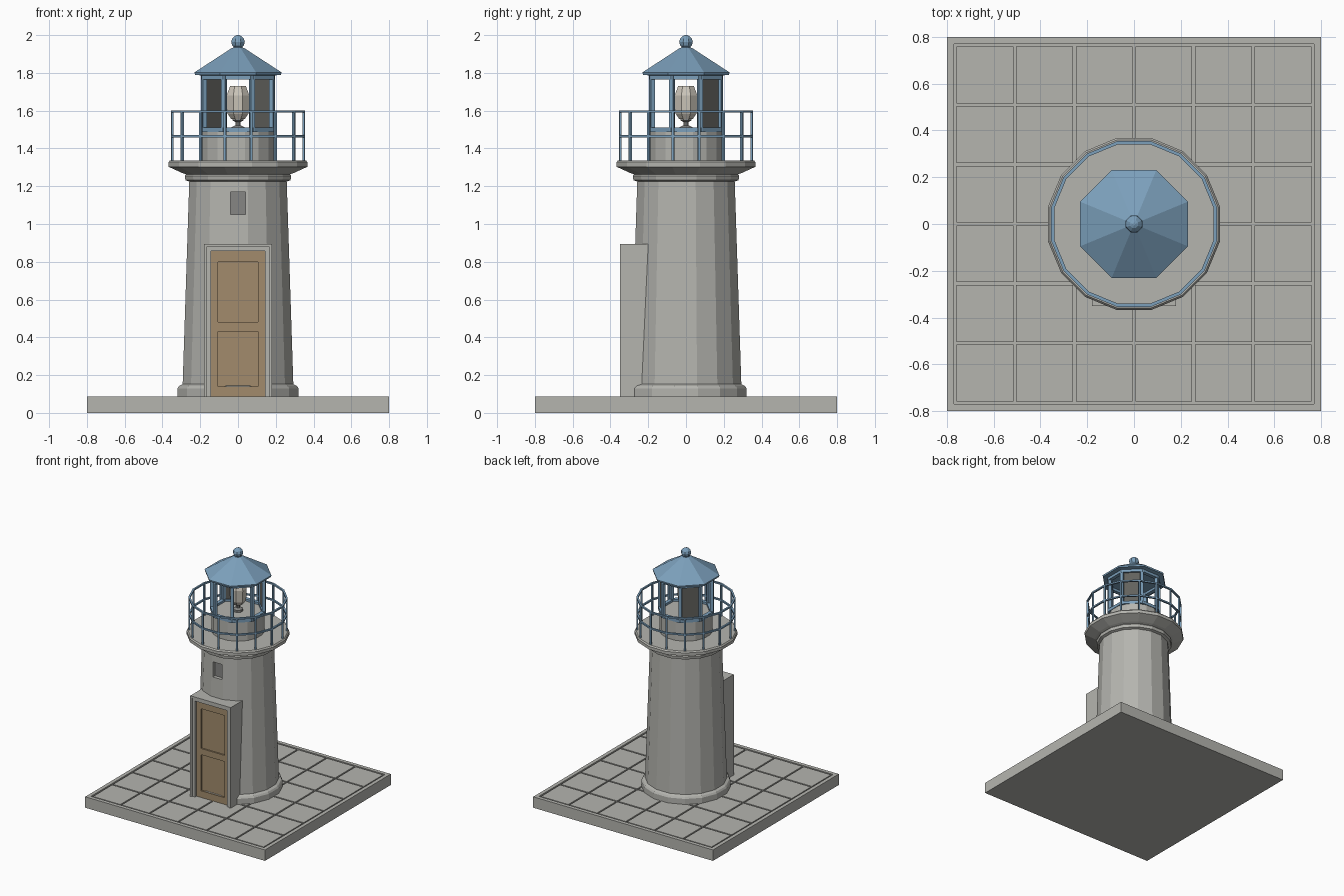
import bpy, bmesh
from math import pi, cos, sin
from mathutils import Matrix, Vector

cube = bpy.data.objects.get("Cube")
if cube:
    bpy.data.objects.remove(cube, do_unlink=True)


def material(name, rgb):
    m = bpy.data.materials.new(name)
    m.use_nodes = True
    color = (*rgb, 1)
    m.diffuse_color = color
    m.node_tree.nodes["Principled BSDF"].inputs["Base Color"].default_value = color
    return m


STONE = material("grey stone", (0.46, 0.46, 0.43))
BLUE = material("blue paint", (0.2, 0.35, 0.5))
WOOD = material("brown wood", (0.36, 0.26, 0.15))
PANE = material("dark pane", (0.12, 0.12, 0.11))
SHADE = material("window grey", (0.24, 0.24, 0.23))
LAMP = material("pale lamp", (0.6, 0.56, 0.49))


def finish(bm, name, mat):
    bmesh.ops.recalc_face_normals(bm, faces=bm.faces)
    mesh = bpy.data.meshes.new(name)
    bm.to_mesh(mesh)
    bm.free()
    mesh.materials.append(mat)
    obj = bpy.data.objects.new(name, mesh)
    bpy.context.collection.objects.link(obj)
    return obj


def corner(apothem, k, n):
    """Corner k of an n-gon whose flats face the axes."""
    r, a = apothem / cos(pi / n), (2 * k + 1) * pi / n
    return r * cos(a), r * sin(a)


def lathe(name, profile, n, mat, ring=False):
    """Turn (apothem, z) points; ring closes the profile on itself."""
    bm = bmesh.new()
    loops = [[bm.verts.new((*corner(r, k, n), z)) for k in range(n)] for r, z in profile]
    pairs = list(zip(loops, loops[1:]))
    if ring:
        pairs.append((loops[-1], loops[0]))
    else:
        bm.faces.new(loops[0])
        bm.faces.new(loops[-1])
    for a, b in pairs:
        for k in range(n):
            j = (k + 1) % n
            bm.faces.new((a[k], a[j], b[j], b[k]))
    return finish(bm, name, mat)


def band(name, r0, r1, z0, z1, n, mat):
    return lathe(name, [(r0, z0), (r1, z0), (r1, z1), (r0, z1)], n, mat, ring=True)


def boxes(name, spans, mat, angles=None):
    """Boxes from (x0, x1, y0, y1, z0, z1), each optionally turned about z."""
    bm = bmesh.new()
    for i, (x0, x1, y0, y1, z0, z1) in enumerate(spans):
        mid = Vector((x0 + x1, y0 + y1, z0 + z1)) / 2
        turn = Matrix.Rotation(angles[i], 4, 'Z') if angles else Matrix()
        size = Matrix.Diagonal((x1 - x0, y1 - y0, z1 - z0, 1))
        bmesh.ops.create_cube(bm, size=1, matrix=turn @ Matrix.Translation(mid) @ size)
    return finish(bm, name, mat)


def posts(name, apothem, half, z0, z1, n, mat):
    r = apothem / cos(pi / n)
    return boxes(name, [(r - half, r + half, -half, half, z0, z1)] * n, mat,
                 [(2 * k + 1) * pi / n for k in range(n)])


# Paved base: slab, raised rim and a grid of tiles
FLOOR = 0.088
boxes("base_slab", [(-0.8, 0.8, -0.8, 0.8, 0, 0.076)], STONE)
rim = [(-0.8, 0.8, s * 0.785 - 0.015, s * 0.785 + 0.015, 0.07, FLOOR) for s in (-1, 1)]
rim += [(s * 0.785 - 0.015, s * 0.785 + 0.015, -0.77, 0.77, 0.07, FLOOR) for s in (-1, 1)]
boxes("base_rim", rim, STONE)
step, gap = 1.53 / 6, 0.006
centres = [(i - 2.5) * step for i in range(6)]
h = step / 2 - gap
boxes("paving_tiles", [(x - h, x + h, y - h, y + h, 0.07, FLOOR - 0.002)
                       for x in centres for y in centres], STONE)

# Tower with plinth, collar and flared gallery
tower = lathe("tower", [(0.32, 0.07), (0.32, 0.13), (0.312, 0.143), (0.293, 0.152),
                        (0.258, 1.225), (0.278, 1.232), (0.282, 1.255), (0.275, 1.263),
                        (0.295, 1.27), (0.368, 1.303), (0.368, 1.327), (0.36, 1.337)],
              16, STONE)

# Window niche cut into the front
cutter = boxes("window_cutter", [(-0.04, 0.04, -0.4, -0.23, 1.05, 1.17)], STONE)
cutter.hide_render = True
cut = tower.modifiers.new("window_cut", 'BOOLEAN')
cut.operation = 'DIFFERENCE'
cut.solver = 'EXACT'
cut.object = cutter
bpy.context.view_layer.objects.active = tower
bpy.ops.object.modifier_apply(modifier=cut.name)
bpy.data.objects.remove(cutter, do_unlink=True)
boxes("window_pane", [(-0.04, 0.04, -0.235, -0.229, 1.05, 1.17)], SHADE)

# Door surround with an inner stepped moulding
DOOR_TOP = 0.85


def surround(name, inner, outer, top, front):
    spans = [(min(s * inner, s * outer), max(s * inner, s * outer), front, -0.16, 0.07, top)
             for s in (-1, 1)]
    spans.append((-inner, inner, front, -0.16, top - (outer - inner), top))
    return boxes(name, spans, STONE)


surround("door_surround", 0.165, 0.18, 0.895, -0.35)
surround("door_moulding", 0.143, 0.165, 0.88, -0.342)

# Panelled door
boxes("door_panels", [(-0.143, 0.143, -0.31, -0.2, 0.07, DOOR_TOP + 0.01)], WOOD)
stiles = [(s * 0.124 - 0.019, s * 0.124 + 0.019, -0.322, -0.3, 0.08, DOOR_TOP + 0.008)
          for s in (-1, 1)]
rails = [(-0.105, 0.105, -0.322, -0.3, a, b)
         for a, b in ((0.08, 0.14), (0.43, 0.48), (0.8, DOOR_TOP + 0.008))]
boxes("door_frame", stiles + rails, WOOD)

# Gallery railing
posts("railing_posts", 0.348, 0.006, 1.33, 1.595, 16, BLUE)
for name, z in (("railing_top", 1.595), ("railing_middle", 1.465)):
    band(name, 0.341, 0.355, z - 0.006, z + 0.006, 16, BLUE)

# Lantern room
lathe("lantern_base", [(0.19, 1.33), (0.19, 1.495)], 16, STONE)
band("lantern_sill", 0.165, 0.194, 1.488, 1.512, 8, BLUE)
band("lantern_header", 0.165, 0.194, 1.765, 1.795, 8, BLUE)
posts("lantern_posts", 0.18, 0.012, 1.49, 1.79, 8, BLUE)
boxes("back_panes", [(0.174, 0.18, -0.07, 0.07, 1.51, 1.77)] * 2, PANE, [pi / 4, 3 * pi / 4])

# Lamp on its pedestal
lathe("lamp_pedestal", [(0.035, 1.49), (0.035, 1.512), (0.014, 1.522), (0.014, 1.54),
                        (0.03, 1.548), (0.03, 1.56)], 8, SHADE)
lathe("lamp", [(0.036, 1.555), (0.056, 1.585), (0.06, 1.68), (0.042, 1.73)], 8, LAMP)

# Roof and finial
lathe("roof", [(0.18, 1.785), (0.228, 1.79), (0.23, 1.803), (0.032, 1.932), (0.024, 1.934),
               (0.022, 1.945)], 8, BLUE)
ball = [(0.036 * sin(t * pi / 6), 1.964 - 0.036 * cos(t * pi / 6)) for t in range(1, 6)]
lathe("finial", [(0.006, 1.928)] + ball + [(0.006, 2.0)], 8, BLUE)
